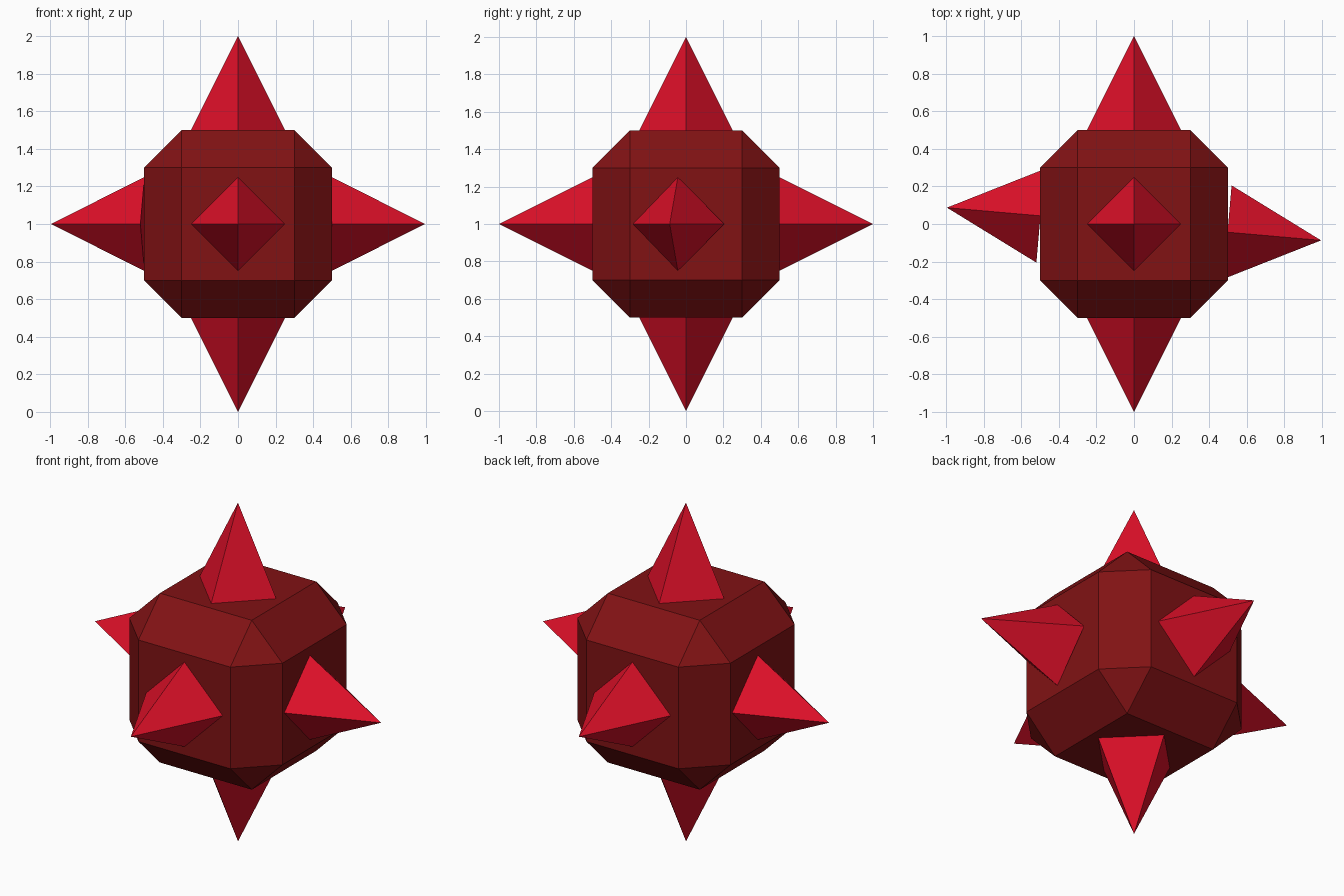
import bpy, bmesh, math
from mathutils import Matrix, Vector

if "Cube" in bpy.data.objects:
    bpy.data.objects.remove(bpy.data.objects["Cube"])


def material(name, rgb):
    m = bpy.data.materials.new(name)
    m.diffuse_color = (*rgb, 1)
    m.use_nodes = True
    m.node_tree.nodes["Principled BSDF"].inputs["Base Color"].default_value = m.diffuse_color
    return m


dark_red = material("dark red", (0.22, 0.006, 0.007))
crimson = material("crimson", (0.72, 0.005, 0.021))
CENTRE = Vector((0, 0, 1))


def add_object(name, bm, mat):
    bmesh.ops.recalc_face_normals(bm, faces=bm.faces)
    mesh = bpy.data.meshes.new(name)
    bm.to_mesh(mesh)
    bm.free()
    mesh.materials.append(mat)
    obj = bpy.data.objects.new(name, mesh)
    obj.location = CENTRE
    bpy.context.collection.objects.link(obj)
    return obj


# Body: unit cube with every edge chamfered, leaving triangular corners
bm = bmesh.new()
bmesh.ops.create_cube(bm, size=1)
bmesh.ops.bevel(bm, geom=bm.edges[:], offset=0.2, offset_type='OFFSET',
                segments=1, affect='EDGES', profile=0.5)
# snap the chamfer to an exact 0.5 / 0.3 layout
for v in bm.verts:
    for i in range(3):
        v.co[i] = math.copysign(0.5 if abs(v.co[i]) > 0.4 else 0.3, v.co[i])
add_object("body", bm, dark_red)


# Spikes: four-sided pyramids standing on each of the six flat sides
def spike(name, rotation):
    bm = bmesh.new()
    bmesh.ops.create_cone(bm, cap_ends=True, segments=4, radius1=0.25,
                          radius2=0, depth=0.5,
                          matrix=Matrix.Translation((0, 0, 0.75)))
    bmesh.ops.remove_doubles(bm, verts=bm.verts[:], dist=0.0001)
    bm.transform(rotation)
    add_object(name, bm, crimson)


def rot(degrees, axis):
    return Matrix.Rotation(math.radians(degrees), 4, axis)


spike("top_spike", Matrix.Identity(4))
spike("bottom_spike", rot(180, 'X'))
spike("front_spike", rot(90, 'X'))
spike("back_spike", rot(-90, 'X'))
# the side spikes are swung slightly about the vertical
spike("right_spike", rot(-5, 'Z') @ rot(90, 'Y'))
spike("left_spike", rot(-5, 'Z') @ rot(-90, 'Y'))
